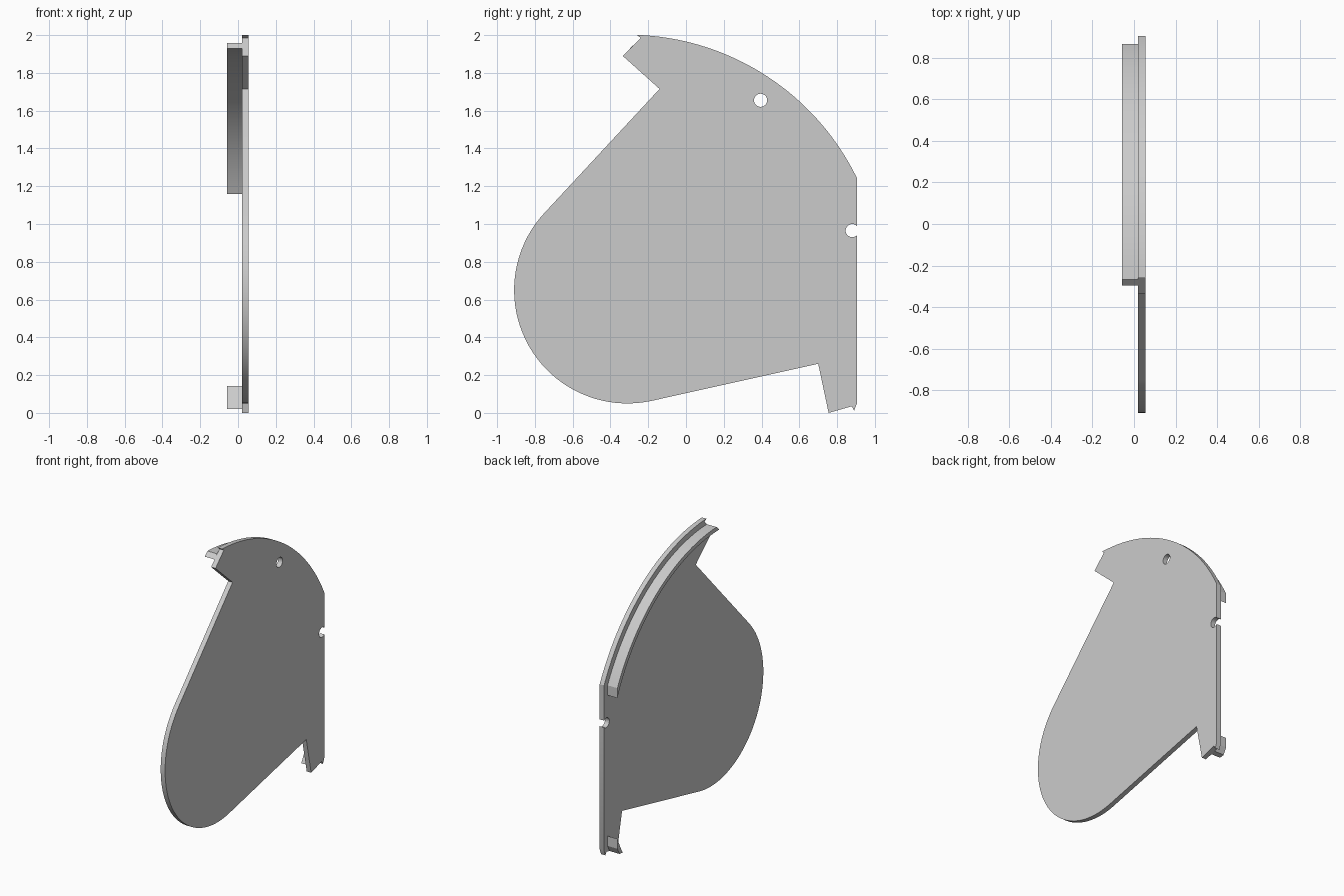
import bpy, bmesh
from math import radians, degrees, sin, cos, atan2, sqrt
from mathutils import Vector

cube = bpy.data.objects.get("Cube")
if cube:
    bpy.data.objects.remove(cube, do_unlink=True)

grey = bpy.data.materials.new("plain_grey")
grey.use_nodes = True
grey.diffuse_color = (0.6, 0.6, 0.6, 1)
grey.node_tree.nodes["Principled BSDF"].inputs["Base Color"].default_value = (0.6, 0.6, 0.6, 1)

CENTRE = (-0.31, 0.65)      # shared centre of the round end and the rim arcs
EDGE = 0.905                # straight back edge
CUT = 0.865                 # where the rim lips stop short of that edge
INNER, OUTER = 1.28, 1.31   # lip radii


def arc(centre, r, start, end, n):
    angles = [radians(start + (end - start) * i / n) for i in range(n + 1)]
    return [(centre[0] + r * cos(a), centre[1] + r * sin(a)) for a in angles]


def angle_to(p):
    return degrees(atan2(p[1] - CENTRE[1], p[0] - CENTRE[0]))


def at_cut(r, y, side):
    """Point on the circle of radius r at a given y, upper or lower side."""
    return (y, CENTRE[1] + side * sqrt(r * r - (y - CENTRE[0]) ** 2))


def slab(name, loops, x0, x1):
    """Fill closed (y, z) loops, extra loops being holes, and extrude along x."""
    bm = bmesh.new()
    for loop in loops:
        vs = [bm.verts.new((x0, y, z)) for y, z in loop]
        for i, v in enumerate(vs):
            bm.edges.new((v, vs[i - 1]))
    bmesh.ops.triangle_fill(bm, edges=bm.edges[:], use_beauty=True)
    out = bmesh.ops.extrude_face_region(bm, geom=bm.faces[:])
    moved = [g for g in out["geom"] if isinstance(g, bmesh.types.BMVert)]
    bmesh.ops.translate(bm, verts=moved, vec=Vector((x1 - x0, 0, 0)))
    bmesh.ops.recalc_face_normals(bm, faces=bm.faces[:])
    mesh = bpy.data.meshes.new(name)
    bm.to_mesh(mesh)
    bm.free()
    mesh.materials.append(grey)
    obj = bpy.data.objects.new(name, mesh)
    bpy.context.collection.objects.link(obj)
    bpy.ops.object.select_all(action="DESELECT")
    obj.select_set(True)
    bpy.context.view_layer.objects.active = obj
    bpy.ops.object.shade_smooth_by_angle(angle=radians(25))
    return obj


# Flat side plate: hooked tip, round end, foot, edge notch, large rim arc
rim = 1.352
outline = [(-0.24, 1.985), (-0.335, 1.89), (-0.14, 1.715)]
outline += arc(CENTRE, 0.6, 137.1, 282.5, 40)
outline += [(0.70, 0.26), (0.755, 0.0), (0.878, 0.035), (0.89, 0.012), (EDGE, 0.05)]
outline += arc((0.88, 0.965), 0.035, -44.4, -315.6, 20)
outline += arc(CENTRE, rim, angle_to(at_cut(rim, EDGE, 1)), 87.9, 40)
hole = arc((0.395, 1.655), 0.035, 0, 345, 23)
slab("side_plate", [outline, hole], 0.02, 0.055)


# Curved lips standing off the inner face, just inside the rim
def lip(name, inner_ends, outer_ends, n):
    inner = arc(CENTRE, INNER, *map(angle_to, inner_ends), n)
    outer = arc(CENTRE, OUTER, *map(angle_to, outer_ends), n)
    slab(name, [inner + outer[::-1]], -0.058, 0.02)


lip("upper_lip",
    (at_cut(INNER, CUT, 1), at_cut(INNER, -0.296, 1)),
    (at_cut(OUTER, CUT, 1), at_cut(OUTER, -0.266, 1)), 40)
lip("lower_lip",
    (at_cut(INNER, CUT, -1), at_cut(INNER, 0.804, -1)),
    (at_cut(OUTER, CUT, -1), at_cut(OUTER, 0.841, -1)), 6)
